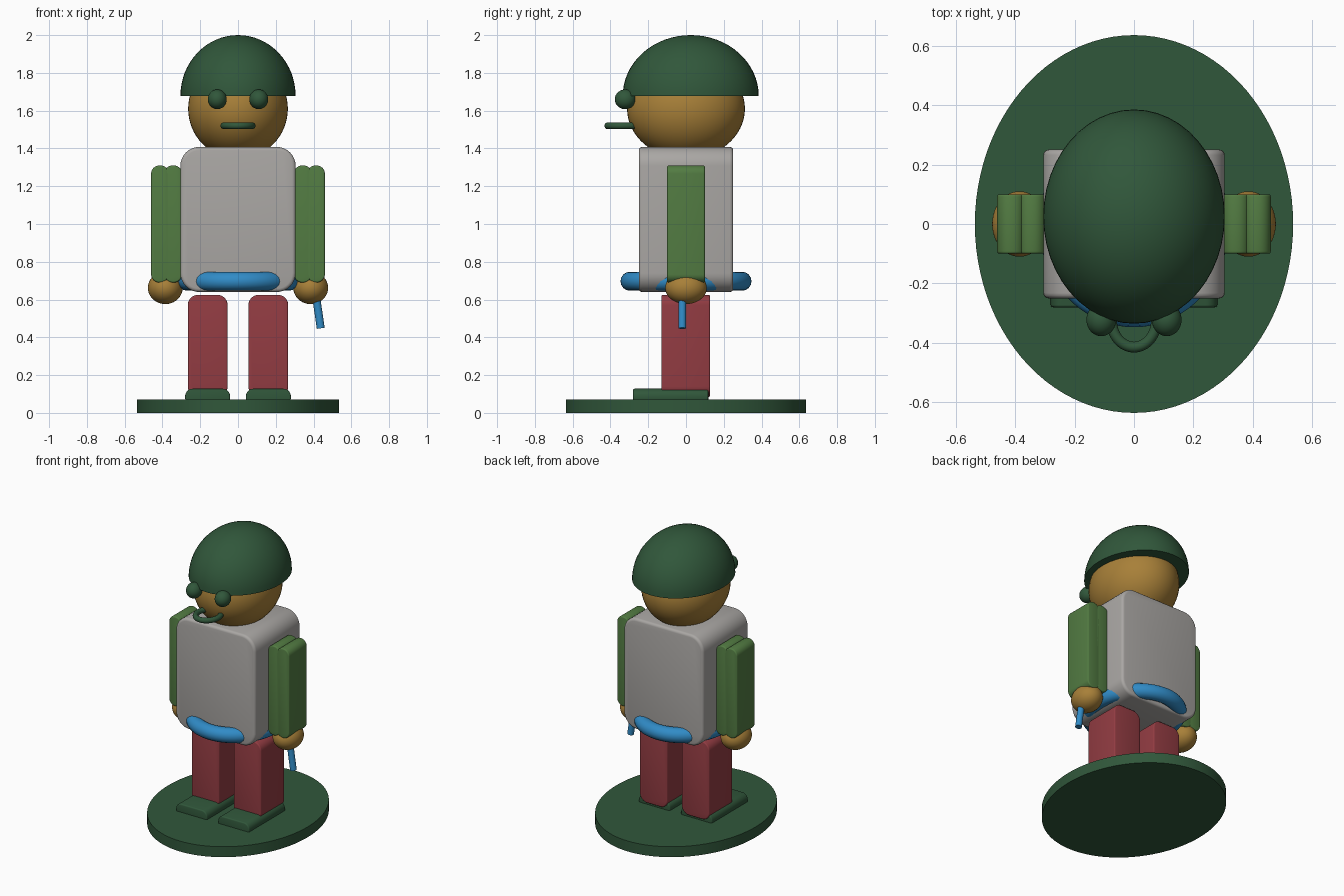
import bpy, bmesh, math
from mathutils import Matrix, Vector

cube = bpy.data.objects.get("Cube")
if cube:
    bpy.data.objects.remove(cube, do_unlink=True)


def material(name, rgb):
    m = bpy.data.materials.new(name)
    m.use_nodes = True
    m.diffuse_color = (*rgb, 1)
    m.node_tree.nodes["Principled BSDF"].inputs["Base Color"].default_value = (*rgb, 1)
    return m


dark_green = material("dark green", (0.03, 0.095, 0.043))
leaf_green = material("leaf green", (0.085, 0.2, 0.055))
grey = material("warm grey", (0.40, 0.385, 0.37))
red = material("brick red", (0.29, 0.045, 0.055))
gold = material("golden tan", (0.39, 0.215, 0.04))
blue = material("bright blue", (0.03, 0.26, 0.57))


def finish(name, bm, mat):
    mesh = bpy.data.meshes.new(name)
    bm.to_mesh(mesh)
    bm.free()
    mesh.materials.append(mat)
    obj = bpy.data.objects.new(name, mesh)
    bpy.context.collection.objects.link(obj)
    bpy.ops.object.select_all(action='DESELECT')
    obj.select_set(True)
    bpy.context.view_layer.objects.active = obj
    bpy.ops.object.shade_smooth_by_angle(angle=math.radians(35))
    return obj


def place(center, size):
    return Matrix.Translation(center) @ Matrix.Diagonal((*size, 1))


def ellipsoid(name, center, radii, mat, half=False):
    bm = bmesh.new()
    bmesh.ops.create_uvsphere(bm, u_segments=48, v_segments=32, radius=1)
    if half:
        cut = bmesh.ops.bisect_plane(bm, geom=bm.verts[:] + bm.edges[:] + bm.faces[:],
                                     plane_co=(0, 0, 0), plane_no=(0, 0, 1), clear_inner=True)
        rim = [e for e in bm.edges if e.is_boundary]
        bmesh.ops.contextual_create(bm, geom=rim)
    bm.transform(place(center, radii))
    return finish(name, bm, mat)


def slab(name, low, high, radius, mat, edge=0.012):
    """Box rounded in the front outline, with lightly softened front and back rims."""
    low, high = Vector(low), Vector(high)
    bm = bmesh.new()
    bmesh.ops.create_cube(bm, size=1)
    bm.transform(place((low + high) / 2, high - low))

    def along_y(e):
        return abs(e.verts[0].co.y - e.verts[1].co.y) > 1e-4
    bmesh.ops.bevel(bm, geom=[e for e in bm.edges if along_y(e)], offset=radius,
                    segments=8, profile=0.5, affect='EDGES')
    bmesh.ops.bevel(bm, geom=[e for e in bm.edges if not along_y(e)
                              and any(len(f.verts) > 4 for f in e.link_faces)],
                    offset=edge, segments=3, profile=0.5, affect='EDGES')
    return finish(name, bm, mat)


def cylinder(name, matrix, mat, segments):
    bm = bmesh.new()
    bmesh.ops.create_cone(bm, cap_ends=True, segments=segments, radius1=1, radius2=1, depth=1)
    bm.transform(matrix)
    return finish(name, bm, mat)


def ring(name, center, rx, ry, tube, mat):
    """Elliptical ring with a round tube, lying flat."""
    bm = bmesh.new()
    n, k = 64, 16
    loops = []
    for i in range(n):
        a = math.tau * i / n
        loop = []
        for j in range(k):
            b = math.tau * j / k
            out = tube * math.cos(b)
            loop.append(bm.verts.new(((rx + out) * math.cos(a), (ry + out) * math.sin(a),
                                      tube * math.sin(b))))
        loops.append(loop)
    for i in range(n):
        p, q = loops[i], loops[(i + 1) % n]
        for j in range(k):
            bm.faces.new((p[j], q[j], q[(j + 1) % k], p[(j + 1) % k]))
    bm.transform(Matrix.Translation(center))
    return finish(name, bm, mat)


# Stand
cylinder("base_disc", place((0, 0, 0.036), (0.535, 0.635, 0.072)), dark_green, 96)

# Body and belt
slab("torso", (-0.305, -0.25, 0.64), (0.305, 0.25, 1.408), 0.1, grey, 0.018)
ring("belt", (0, 0, 0.697), 0.27, 0.297, 0.05, blue)

# Head
ellipsoid("head", (0, 0, 1.61), (0.264, 0.312, 0.265), gold)
ellipsoid("helmet", (0, 0.025, 1.678), (0.305, 0.36, 0.322), dark_green, half=True)
ring("mouth", (0, -0.325, 1.52), 0.075, 0.089, 0.018, dark_green)

# Paired parts
for side, s in (("left", 1), ("right", -1)):
    def pair_slab(part, x0, x1, y0, y1, z0, z1, radius, mat, edge=0.008):
        a, b = sorted((s * x0, s * x1))
        slab(f"{side}_{part}", (a, y0, z0), (b, y1, z1), radius, mat, edge)

    ellipsoid(f"{side}_eye", (s * 0.11, -0.322, 1.66), (0.05, 0.055, 0.052), dark_green)
    pair_slab("outer_arm", 0.366, 0.46, -0.1, 0.1, 0.69, 1.31, 0.044, leaf_green)
    pair_slab("inner_arm", 0.296, 0.39, -0.1, 0.1, 0.69, 1.31, 0.044, leaf_green)
    ellipsoid(f"{side}_hand", (s * 0.385, 0, 0.662), (0.092, 0.11, 0.086), gold)
    pair_slab("leg", 0.055, 0.266, -0.13, 0.128, 0.085, 0.625, 0.055, red)
    pair_slab("shoe", 0.042, 0.28, -0.28, 0.118, 0.04, 0.128, 0.04, dark_green)

# Short stick held in the left hand
top, tip = Vector((0.41, -0.02, 0.64)), Vector((0.438, -0.02, 0.448))
axis = top - tip
cylinder("held_stick", Matrix.Translation((top + tip) / 2)
         @ axis.to_track_quat('Z', 'Y').to_matrix().to_4x4()
         @ Matrix.Diagonal((0.021, 0.021, axis.length, 1)), blue, 24)
